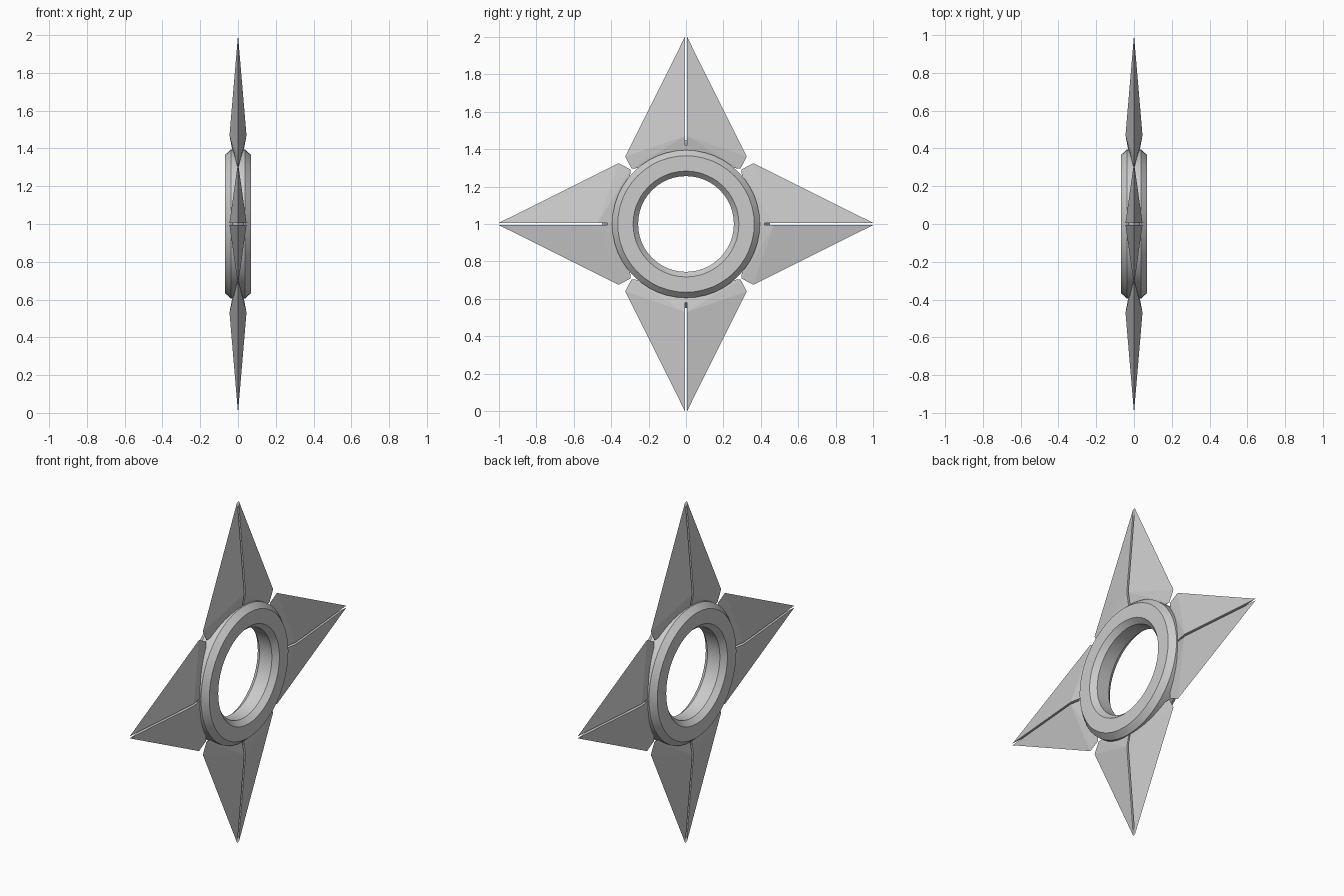
import bpy, bmesh, math
from mathutils import Vector, Matrix

if "Cube" in bpy.data.objects:
    bpy.data.objects.remove(bpy.data.objects["Cube"])

CENTRE = Vector((0, 0, 1))
SLIT = 0.006      # half width of the slit along each blade


def finish(bm, name):
    bmesh.ops.recalc_face_normals(bm, faces=bm.faces)
    me = bpy.data.meshes.new(name)
    bm.to_mesh(me)
    bm.free()
    ob = bpy.data.objects.new(name, me)
    bpy.context.collection.objects.link(ob)
    return ob


def add_hull(bm, points):
    part = bmesh.new()
    for p in points:
        part.verts.new(p)
    bmesh.ops.convex_hull(part, input=part.verts)
    bmesh.ops.dissolve_limit(part, angle_limit=0.01, verts=part.verts, edges=part.edges)
    tmp = bpy.data.meshes.new("tmp")
    part.to_mesh(tmp)
    part.free()
    bm.from_mesh(tmp)
    bpy.data.meshes.remove(tmp)


# Centre ring: chamfered section (radius, x) turned about the x axis
section = [(0.365, 0.07), (0.395, 0.037), (0.395, -0.037), (0.365, -0.07),
           (0.283, -0.07), (0.256, -0.04), (0.256, 0.04), (0.283, 0.07)]
SIDES = 48
bm = bmesh.new()
loops = []
for i in range(SIDES):
    a = 2 * math.pi * i / SIDES
    loops.append([bm.verts.new((x, r * math.sin(a), 1 + r * math.cos(a)))
                  for r, x in section])
n = len(section)
for i in range(SIDES):
    a, b = loops[i], loops[(i + 1) % SIDES]
    for j in range(n):
        k = (j + 1) % n
        bm.faces.new((a[j], a[k], b[k], b[j]))
ring = finish(bm, "ring")
bpy.context.view_layer.objects.active = ring
ring.select_set(True)
bpy.ops.object.shade_smooth_by_angle(angle=math.radians(25))

# Four blades, each of two ridged halves with a slit between them
for q in range(4):
    turn = Matrix.Rotation(q * math.pi / 2, 3, 'X')
    bm = bmesh.new()
    for s in (1, -1):
        pts = [(0, SLIT, 1.0), (0, 0.325, 0.36), (0, 0.291, 0.296)]
        for x in (1, -1):
            pts += [(x * 0.045, SLIT, 0.47), (x * 0.018, SLIT, 0.32)]
        add_hull(bm, [CENTRE + turn @ Vector((x, y * s, z)) for x, y, z in pts])
    # small web closing the root of the slit
    web = [(x, y, z) for x, z in ((0.02, 0.36), (-0.02, 0.36), (0.03, 0.42), (-0.03, 0.42), (0, 0.45))
           for y in (SLIT, -SLIT)]
    add_hull(bm, [CENTRE + turn @ Vector(p) for p in web])
    finish(bm, f"blade_{q + 1}")
